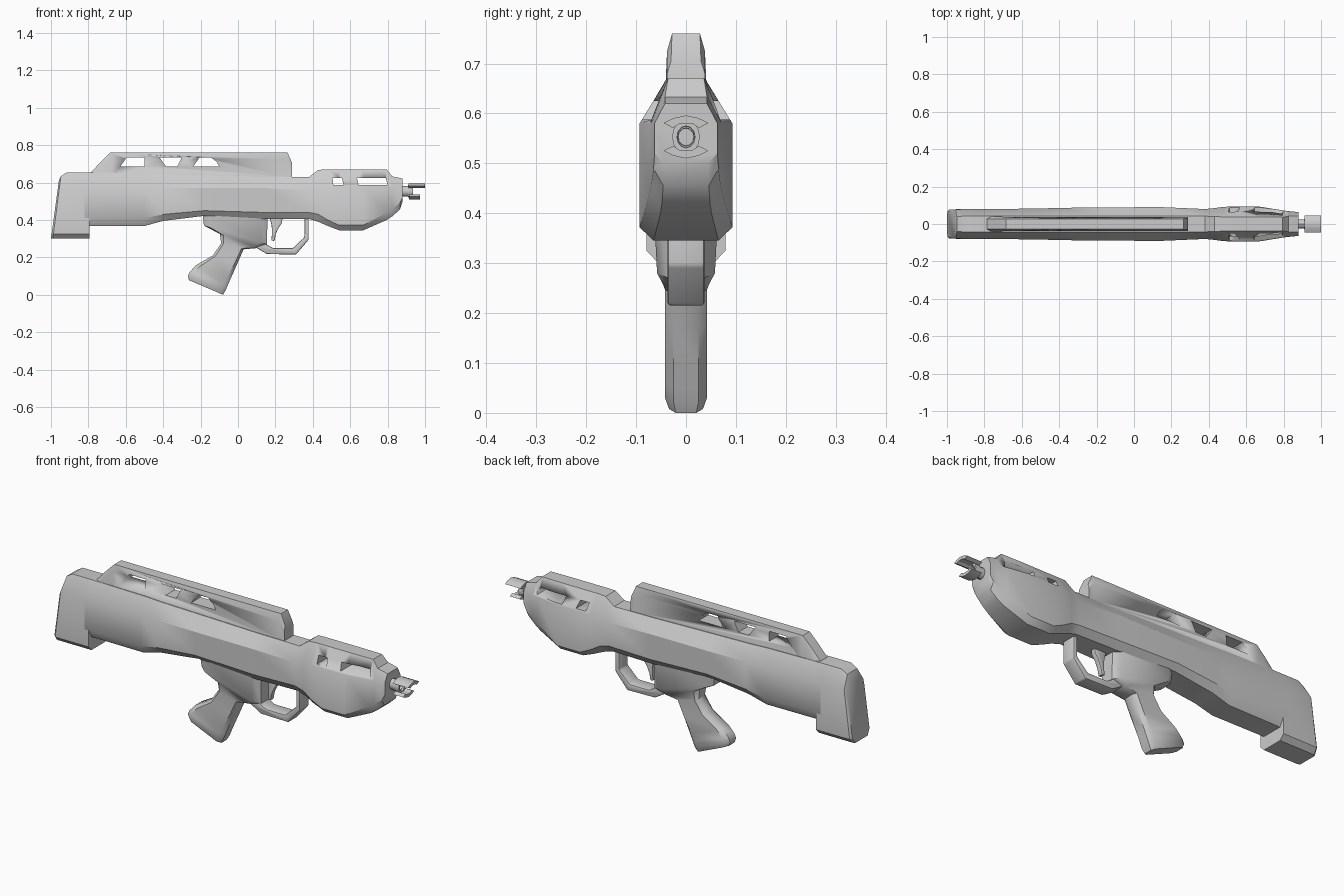
import bpy, bmesh, math
from mathutils import Vector


def finish(name, bm, angle=32, bevel=0.0):
    bmesh.ops.recalc_face_normals(bm, faces=bm.faces)
    me = bpy.data.meshes.new(name)
    bm.to_mesh(me)
    bm.free()
    ob = bpy.data.objects.new(name, me)
    bpy.context.collection.objects.link(ob)
    bpy.ops.object.select_all(action='DESELECT')
    bpy.context.view_layer.objects.active = ob
    ob.select_set(True)
    if bevel:
        m = ob.modifiers.new("bevel", 'BEVEL')
        m.width, m.segments, m.limit_method = bevel, 2, 'ANGLE'
        bpy.ops.object.modifier_apply(modifier="bevel")
    bpy.ops.object.shade_smooth_by_angle(angle=math.radians(angle))
    return ob


def loft(name, rings, **kw):
    bm = bmesh.new()
    rows = [[bm.verts.new(p) for p in r] for r in rings]
    for a, b in zip(rows, rows[1:]):
        for i in range(len(a)):
            j = (i + 1) % len(a)
            bm.faces.new((a[i], a[j], b[j], b[i]))
    bm.faces.new(rows[0])
    bm.faces.new(rows[-1])
    return finish(name, bm, **kw)


def section(x, zb, zlo, zhi, zt, w, wt, wb=0.7):
    # eight-sided body cross-section, wb is the bottom width ratio
    b = w * wb
    half = [(b, zb), (w, zlo), (w, zhi), (wt, zt)]
    pts = half + [(-y, z) for y, z in reversed(half)]
    return [Vector((x, y, z)) for y, z in pts]


def prism(name, pts, half, **kw):
    # front-view profile extruded through the thickness
    return loft(name, [[(x, y, z) for x, z in pts] for y in (-half, half)], **kw)


def cut(target, profiles):
    for pts in profiles:
        c = prism("window_cutter", pts, 0.2)
        c.hide_render = True
        bpy.context.view_layer.objects.active = target
        m = target.modifiers.new("cut", 'BOOLEAN')
        m.operation, m.object, m.solver = 'DIFFERENCE', c, 'EXACT'
        bpy.ops.object.modifier_apply(modifier="cut")
        bpy.data.objects.remove(c)


# Receiver and handguard in one flowing shell
shell = [
    (-0.82, .368, .41, .57, .655, .079, .042),
    (-0.50, .368, .41, .57, .650, .083, .042),
    (-0.40, .395, .43, .57, .645, .086, .042),
    (-0.18, .422, .45, .57, .640, .089, .042),
    (0.15, .405, .44, .57, .632, .090, .042),
    (0.38, .405, .44, .56, .630, .080, .042),
    (0.43, .390, .43, .57, .668, .085, .040),
    (0.48, .368, .40, .58, .670, .092, .038),
    (0.54, .345, .372, .58, .670, .093, .038),
    (0.67, .345, .372, .58, .670, .093, .038),
    (0.795, .400, .44, .58, .670, .073, .036),
    (0.825, .420, .46, .58, .633, .069, .042),
    (0.865, .455, .49, .58, .625, .065, .042),
    (0.88, .500, .52, .58, .620, .063, .042),
]
body = loft("receiver_and_handguard", [section(*s) for s in shell])
cut(body, [
    [(.51, .588), (.505, .625), (.555, .625), (.565, .588)],
    [(.645, .588), (.635, .625), (.79, .625), (.80, .588)],
])

# Butt stock, with its rear face leaning forward
butt_st = [
    (-1.0, .30, .33, .55, .610, .070, .036),
    (-0.99, .30, .325, .57, .635, .078, .040),
    (-0.95, .30, .325, .57, .655, .079, .042),
    (-0.795, .30, .325, .57, .655, .079, .042),
]
rings = []
for s in butt_st:
    ring = section(*s)
    for p in ring:
        p.x += 0.045 * (p.z - .30) / .33 * max(0, (-0.8 - s[0]) / 0.2)
    rings.append(ring)
loft("butt_stock", rings)

# Raised top rail with cut-outs
rail_st = [
    (-0.785, .60, .61, .63, .655, .040, .028),
    (-0.735, .60, .63, .68, .710, .040, .028),
    (-0.685, .60, .63, .725, .760, .038, .028),
    (0.265, .60, .63, .725, .760, .038, .028),
    (0.29, .60, .63, .68, .705, .038, .030),
]
rail = loft("top_rail", [section(*s, wb=1.2) for s in rail_st])
cut(rail, [
    [(-.63, .685), (-.595, .735), (-.50, .735), (-.50, .685)],
    [(-.385, .685), (-.42, .735), (-.30, .735), (-.325, .685)],
    [(-.24, .685), (-.205, .735), (-.145, .735), (-.115, .712), (-.10, .685)],
])

# Pistol grip flaring into the trigger housing: back point, front point, half width
grip_st = [
    (-.262, .078, -.080, .000, .034),
    (-.268, .100, -.067, .022, .042),
    (-.258, .122, -.055, .050, .042),
    (-.225, .158, -.040, .085, .042),
    (-.135, .210, -.002, .170, .042),
    (-.090, .275, .030, .243, .042),
    (-.097, .325, .105, .250, .046),
    (-.182, .370, .155, .270, .058),
    (-.190, .440, .158, .440, .066),
]
rings = []
for xb, zb, xf, zf, w in grip_st:
    b, f = Vector((xb, 0, zb)), Vector((xf, 0, zf))
    half = [(0, .6), (.1, 1), (.9, 1), (1, .6)]
    uv = half + [(t, -k) for t, k in reversed(half)]
    rings.append([b.lerp(f, t) + Vector((0, w * k, 0)) for t, k in uv])
loft("pistol_grip", rings, angle=40)

# Trigger guard and trigger
prism("trigger_guard", [
    (.08, .275), (.10, .25), (.155, .218), (.31, .215), (.378, .295), (.378, .43),
    (.356, .43), (.355, .308), (.295, .25), (.185, .25), (.155, .268), (.13, .30)],
    .037, bevel=.006)
prism("trigger", [
    (.165, .43), (.18, .37), (.182, .33), (.178, .29), (.195, .288),
    (.202, .325), (.215, .355), (.235, .385), (.24, .43)], .013, bevel=.004)


# Barrel and muzzle collar
def tube(name, x0, x1, ry, rz):
    def ring(x, k=1):
        return [(x, k * ry * math.cos(i * math.tau / 12),
                 .553 + k * rz * math.sin(i * math.tau / 12)) for i in range(12)]
    # recessed bore at the front
    loft(name, [ring(x0), ring(x1), ring(x1, .65), ring(x1 - .02, .6)])


tube("barrel", .86, .925, .025, .028)
tube("muzzle_collar", .91, .935, .028, .034)

# Upper and lower muzzle prongs
prong = [(.045, .028), (.024, .038), (0, .043), (-.024, .038), (-.045, .028),
         (-.026, .018), (-.014, .026), (.014, .026), (.026, .018)]
for name, sgn, x0, x1 in (("upper_prong", 1, .912, 1.0), ("lower_prong", -1, .915, .972)):
    loft(name, [[(x, y, .553 + sgn * z) for y, z in prong] for x in (x0, x1)])
